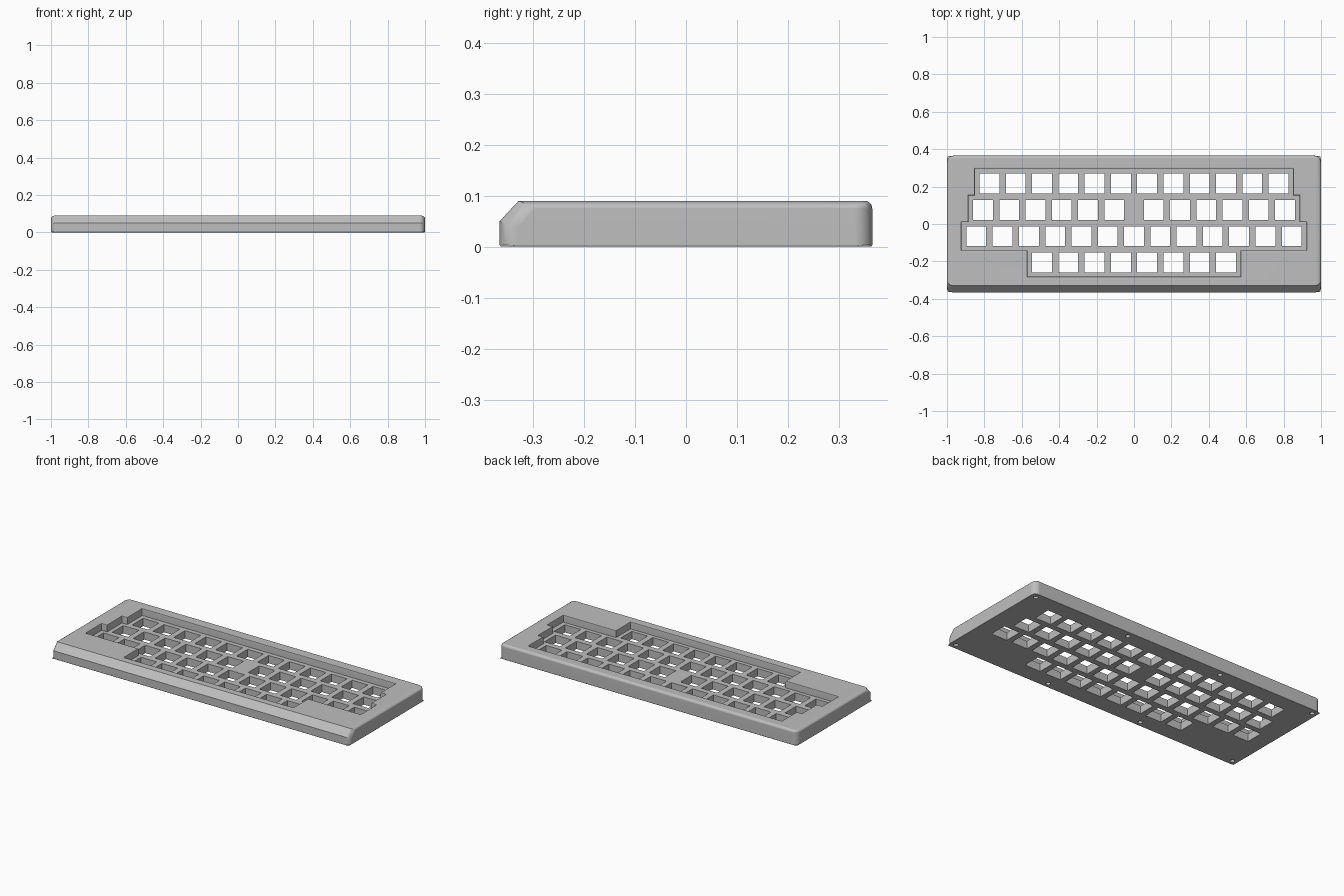
import bpy
import bmesh
from math import radians
from mathutils import Matrix

if "Cube" in bpy.data.objects:
    bpy.data.objects.remove(bpy.data.objects["Cube"], do_unlink=True)

PITCH = 0.1405          # key spacing
HOLE = 0.106            # key opening width
FLOOR = 0.047           # height of the key plate
TOP = 0.09
HALF_X, HALF_Y = 1.0, 0.365
FILLET = 0.035

grey = bpy.data.materials.new("case_grey")
grey.use_nodes = True
colour = (0.52, 0.52, 0.52, 1)
grey.diffuse_color = colour
grey.node_tree.nodes["Principled BSDF"].inputs["Base Color"].default_value = colour


def to_object(name, bm):
    bmesh.ops.recalc_face_normals(bm, faces=bm.faces)
    mesh = bpy.data.meshes.new(name)
    bm.to_mesh(mesh)
    bm.free()
    mesh.materials.append(grey)
    obj = bpy.data.objects.new(name, mesh)
    bpy.context.collection.objects.link(obj)
    return obj


def loft(bm, rings):
    """Join equal rings of points into a closed solid."""
    loops = [[bm.verts.new(p) for p in ring] for ring in rings]
    n = len(loops[0])
    for a, b in zip(loops, loops[1:]):
        for i in range(n):
            j = (i + 1) % n
            bm.faces.new((a[i], a[j], b[j], b[i]))
    bm.faces.new(loops[0])
    bm.faces.new(loops[-1])


def apply(obj, kind, **settings):
    mod = obj.modifiers.new(kind.lower(), kind)
    for key, value in settings.items():
        setattr(mod, key, value)
    bpy.ops.object.modifier_apply(modifier=mod.name)


def cut(obj, cutter):
    cutter.hide_render = True
    apply(obj, 'BOOLEAN', operation='DIFFERENCE', solver='EXACT', object=cutter)
    bpy.data.objects.remove(cutter, do_unlink=True)


# Case: side profile with a sloped front edge, swept across the width
profile = [(-HALF_Y, 0), (HALF_Y, 0), (HALF_Y, TOP), (-0.328, TOP), (-HALF_Y, 0.05)]
bm = bmesh.new()
loft(bm, [[(x, y, z) for y, z in profile] for x in (-HALF_X, HALF_X)])
weight = bm.edges.layers.float.new("bevel_weight_edge")
for e in bm.edges:
    a, b = (v.co for v in e.verts)
    if max(a.z, b.z) < 0.001:
        e[weight] = 0.1                      # bottom rim
    elif abs(a.z - b.z) > 0.001:
        e[weight] = 1.0                      # corners and slope sides
    elif min(a.z, b.z) > 0.08 and max(a.y, b.y) > 0:
        e[weight] = 0.43                     # top rim
case = to_object("keyboard_case", bm)
bpy.context.view_layer.objects.active = case
case.select_set(True)
apply(case, 'BEVEL', limit_method='WEIGHT', width=FILLET, segments=6,
      use_clamp_overlap=False)

# Stepped pocket around the key rows, with a small softened rim
widths = [0.858, 0.893, 0.93, 0.576]
breaks = [0.303, 0.16, 0.017, -0.148, -0.288]
signs = [1, 1, 1, -1, -1]


def pocket_ring(inset, z):
    ys = [y - s * inset for y, s in zip(breaks, signs)]
    right = []
    for w, y0, y1 in zip(widths, ys, ys[1:]):
        right += [(w - inset, y0, z), (w - inset, y1, z)]
    return right + [(-x, y, z) for x, y, z in reversed(right)]


bm = bmesh.new()
loft(bm, [pocket_ring(0.007, FLOOR), pocket_ring(0.007, TOP - 0.007),
          pocket_ring(0.005, TOP - 0.002), pocket_ring(0, TOP), pocket_ring(0, TOP + 0.03)])
cut(case, to_object("pocket_cutter", bm))

# Key openings through the plate, row by row from the back
rows = [
    [i - 5.5 for i in range(12)],
    [s * (i + 0.75) for s in (-1, 1) for i in range(6)],
    [i - 6 for i in range(13)],
    [i - 3.5 for i in range(8)],
]
bm = bmesh.new()
for r, row in enumerate(rows):
    y = 0.005 + (1.5 - r) * PITCH
    for k in row:
        place = Matrix.Translation((k * PITCH, y, 0)) @ Matrix.Diagonal((HOLE, HOLE, 0.13, 1))
        bmesh.ops.create_cube(bm, size=1, matrix=place)

# Blind screw holes around the underside
for x in (-0.966, -0.322, 0.322, 0.966):
    for y in (-0.332, 0.332):
        bmesh.ops.create_cone(bm, cap_ends=True, segments=16, radius1=0.013, radius2=0.013,
                              depth=0.06, matrix=Matrix.Translation((x, y, 0)))
cut(case, to_object("opening_cutter", bm))

# Smooth fillets, crisp flats
bpy.ops.object.shade_smooth_by_angle(angle=radians(30))
apply(case, 'WEIGHTED_NORMAL', keep_sharp=True)
